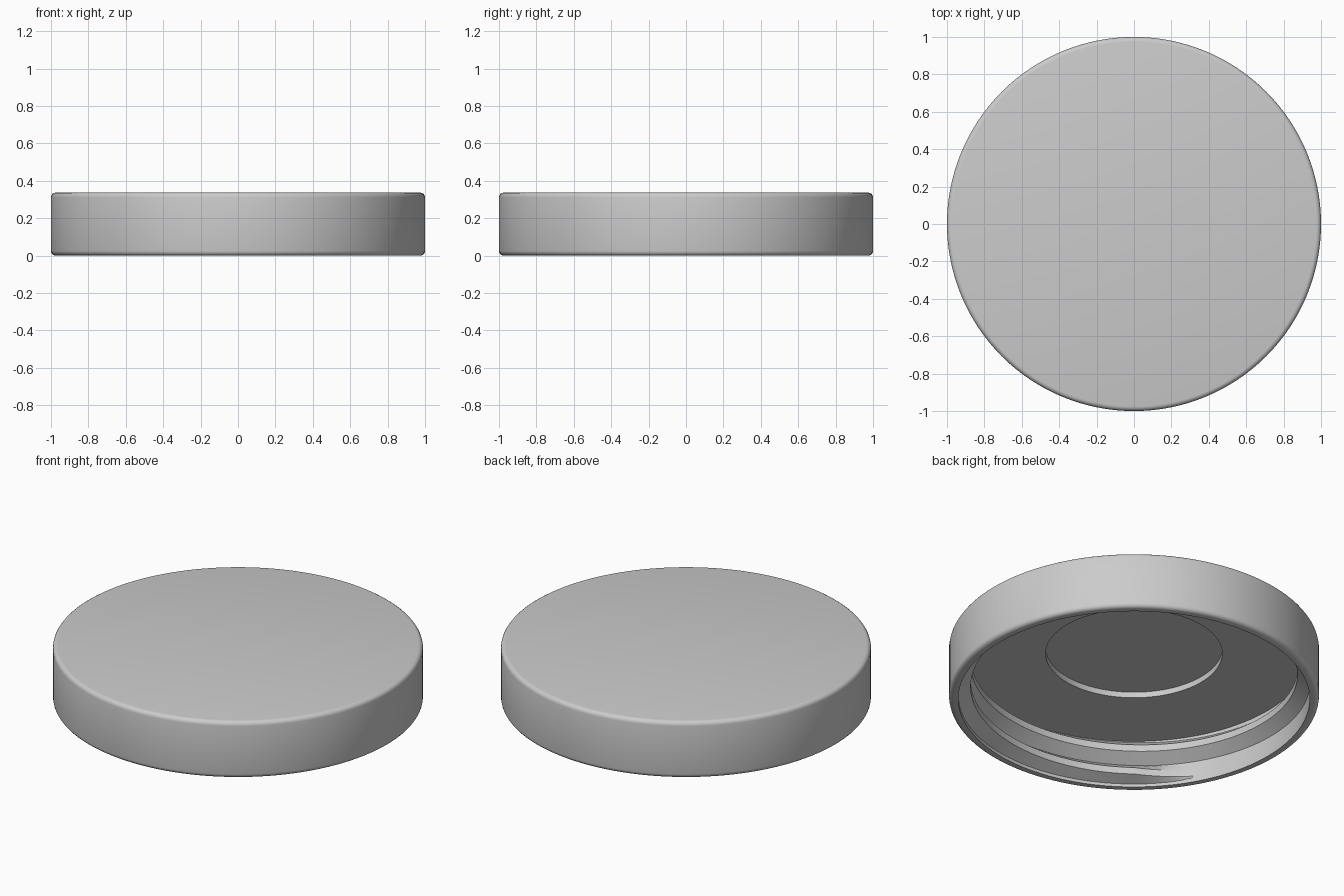
import bpy
import bmesh
from math import cos, sin, pi, radians

if "Cube" in bpy.data.objects:
    bpy.data.objects.remove(bpy.data.objects["Cube"], do_unlink=True)

SEGMENTS = 128
HEIGHT = 0.337
WALL = 0.95        # inner wall radius
CEILING = 0.284    # underside of the top plate

grey = bpy.data.materials.new("plain grey")
grey.diffuse_color = (0.6, 0.6, 0.6, 1)
grey.use_nodes = True
grey.node_tree.nodes["Principled BSDF"].inputs["Base Color"].default_value = (0.6, 0.6, 0.6, 1)


def finish(bm, name):
    bmesh.ops.recalc_face_normals(bm, faces=bm.faces)
    mesh = bpy.data.meshes.new(name)
    bm.to_mesh(mesh)
    bm.free()
    obj = bpy.data.objects.new(name, mesh)
    mesh.materials.append(grey)
    bpy.context.collection.objects.link(obj)
    bpy.ops.object.select_all(action="DESELECT")
    obj.select_set(True)
    bpy.context.view_layer.objects.active = obj
    bpy.ops.object.shade_smooth_by_angle(angle=radians(30))
    return obj


def corner(radius, z, size, start):
    """Quarter-round edge points, swept from the start angle."""
    return [(radius + size * cos(start + i * pi / 8),
             z + size * sin(start + i * pi / 8)) for i in range(5)]


# Lid shell: a turned profile with rounded outer edges and a recessed ceiling
ROUND = 0.025
profile = [(0, 0.318), (0.477, 0.318), (0.477, CEILING), (WALL, CEILING), (WALL, 0)]
profile += corner(1 - ROUND, ROUND, ROUND, -pi / 2)
profile += corner(1 - ROUND, HEIGHT - ROUND, ROUND, 0)
profile += [(0, HEIGHT)]

bm = bmesh.new()
verts = [bm.verts.new((r, 0, z)) for r, z in profile]
edges = [bm.edges.new(pair) for pair in zip(verts, verts[1:])]
bmesh.ops.spin(bm, geom=verts + edges, cent=(0, 0, 0), axis=(0, 0, 1),
               angle=2 * pi, steps=SEGMENTS, use_merge=True)
bmesh.ops.remove_doubles(bm, verts=bm.verts, dist=1e-5)
finish(bm, "lid_shell")

# Inner screw thread: a trapezoid swept up a right-handed helix
CREST = 0.883
PITCH = 0.142
START, END, TAPER = radians(-150), radians(400), radians(20)
STEPS = 196

bm = bmesh.new()
rings = []
for i in range(STEPS + 1):
    a = START + (END - START) * i / STEPS
    middle = 0.096 + PITCH * (a + pi / 4) / (2 * pi)
    rise = max(0.02, min(1, (a - START) / TAPER, (END - a) / TAPER))
    crest = WALL - (WALL - CREST) * rise
    section = [(WALL + 0.008, -0.078), (crest, -0.02), (crest, 0.02), (WALL + 0.008, 0.078)]
    rings.append([bm.verts.new((r * cos(a), r * sin(a),
                                min(max(middle + dz, 0.015), CEILING + 0.005)))
                  for r, dz in section])
for low, high in zip(rings, rings[1:]):
    for j in range(4):
        k = (j + 1) % 4
        bm.faces.new((low[j], low[k], high[k], high[j]))
bm.faces.new(rings[0])
bm.faces.new(rings[-1])
finish(bm, "screw_thread")
